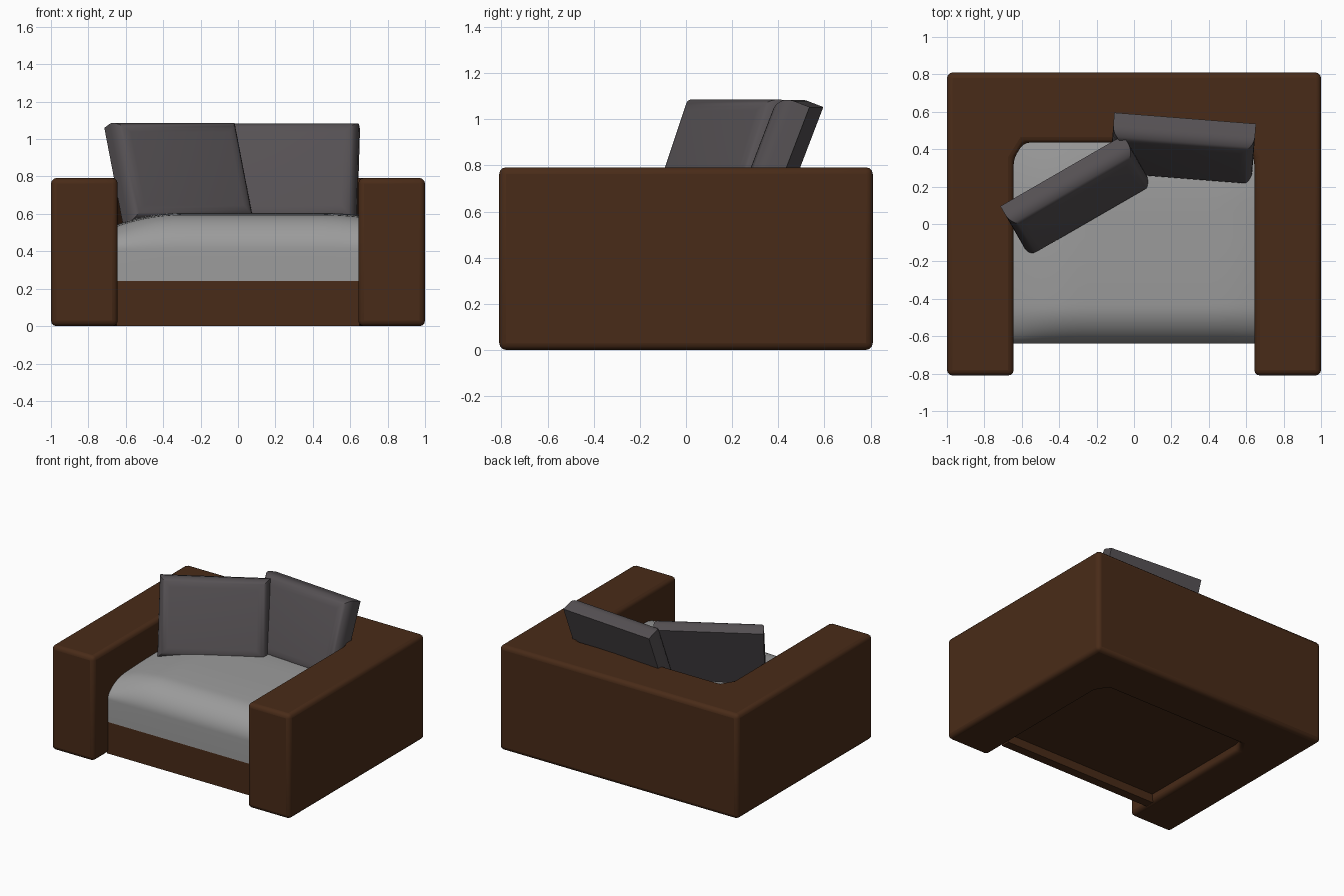
import bpy, bmesh, math
from mathutils import Matrix

if "Cube" in bpy.data.objects:
    bpy.data.objects.remove(bpy.data.objects["Cube"])


def material(name, rgb):
    m = bpy.data.materials.new(name)
    m.diffuse_color = (*rgb, 1)
    m.use_nodes = True
    m.node_tree.nodes["Principled BSDF"].inputs["Base Color"].default_value = m.diffuse_color
    return m


def finish(bm, name, mat=None, bevel=0, segments=3):
    bmesh.ops.recalc_face_normals(bm, faces=bm.faces)
    me = bpy.data.meshes.new(name)
    bm.to_mesh(me)
    bm.free()
    ob = bpy.data.objects.new(name, me)
    bpy.context.collection.objects.link(ob)
    if mat:
        me.materials.append(mat)
    if bevel:
        mod = ob.modifiers.new("soft edges", 'BEVEL')
        mod.width, mod.segments, mod.limit_method = bevel, segments, 'ANGLE'
    bpy.ops.object.select_all(action='DESELECT')
    ob.select_set(True)
    bpy.context.view_layer.objects.active = ob
    bpy.ops.object.shade_smooth_by_angle(angle=math.radians(40))
    return ob


def box(bm, lo, hi):
    size = [b - a for a, b in zip(lo, hi)]
    mid = [(a + b) / 2 for a, b in zip(lo, hi)]
    return bmesh.ops.create_cube(
        bm, size=1, matrix=Matrix.Translation(mid) @ Matrix.Diagonal((*size, 1)))


brown = material("brown leather", (0.066, 0.024, 0.009))
charcoal = material("charcoal fabric", (0.092, 0.082, 0.088))
grey = material("grey fabric", (0.33, 0.33, 0.33))

# Frame: arms and back as one U-shaped block
half = [(0.59, 0.435), (0.643, 0.35), (0.643, -0.81), (1, -0.81), (1, 0.81)]
outline = half + [(-x, y) for x, y in reversed(half)]
bm = bmesh.new()
face = bm.faces.new([bm.verts.new((x, y, 0)) for x, y in outline])
ext = bmesh.ops.extrude_face_region(bm, geom=[face])
for v in ext["geom"]:
    if isinstance(v, bmesh.types.BMVert):
        v.co.z = 0.792
finish(bm, "arms_and_back", brown, 0.03)

# Base: front panel and platform, slightly recessed underneath
bm = bmesh.new()
box(bm, (-0.65, -0.638, 0), (0.65, -0.57, 0.24))
box(bm, (-0.65, -0.57, 0.065), (0.65, 0.45, 0.24))
finish(bm, "base_panel", brown)


# Seat cushion: crowned top, rounded off to the front and slumped at the left
def seat_top(x, y):
    t = min(1, (y + 0.64) / 0.2)
    left = max(0, (-0.3 - x) / 0.35)
    right = max(0, (x - 0.45) / 0.2)
    back = max(0, (y - 0.1) / 0.35)
    crown = 0.025 * max(0, (-0.1 - y) / 0.54) ** 2
    sag = 0.062 * left ** 2 + 0.012 * right ** 2 + 0.03 * back ** 2 + crown
    rise = math.sqrt(1 - (1 - t) ** 2)
    return 0.41 + (0.195 - sag) * rise


bm = bmesh.new()
bmesh.ops.create_grid(bm, x_segments=26, y_segments=36, size=0.5)
for v in bm.verts:
    x, y = v.co.x * 1.295, -0.64 + (v.co.y + 0.5) ** 2 * 1.085
    v.co = (x, y, seat_top(x, y))
rim = [e for e in bm.edges if e.is_boundary]
ext = bmesh.ops.extrude_edge_only(bm, edges=rim)
for v in ext["geom"]:
    if isinstance(v, bmesh.types.BMVert):
        v.co.z = 0.24
bmesh.ops.holes_fill(bm, edges=[e for e in bm.edges if e.is_boundary], sides=0)
finish(bm, "seat_cushion", grey)


# Pillows: flat sharp-edged back, rounded front, leaning backwards
def pillow(name, centre, turn, t):
    w, h = 0.76, 0.57
    bm = bmesh.new()
    box(bm, (-w / 2, -t / 2, -h / 2), (w / 2, t / 2, h / 2))
    front = [e for e in bm.edges if all(v.co.y < 0 for v in e.verts)]
    bmesh.ops.bevel(bm, geom=front, offset=0.075, segments=6,
                    profile=0.5, affect='EDGES')
    bm.transform(Matrix.Translation(centre)
                 @ Matrix.Rotation(math.radians(turn), 4, 'Z')
                 @ Matrix.Rotation(math.radians(-21), 4, 'X'))
    finish(bm, name, charcoal)


pillow("left_pillow", (-0.303, 0.142, 0.818), 30, 0.135)
pillow("right_pillow", (0.26, 0.394, 0.814), -4.5, 0.15)
